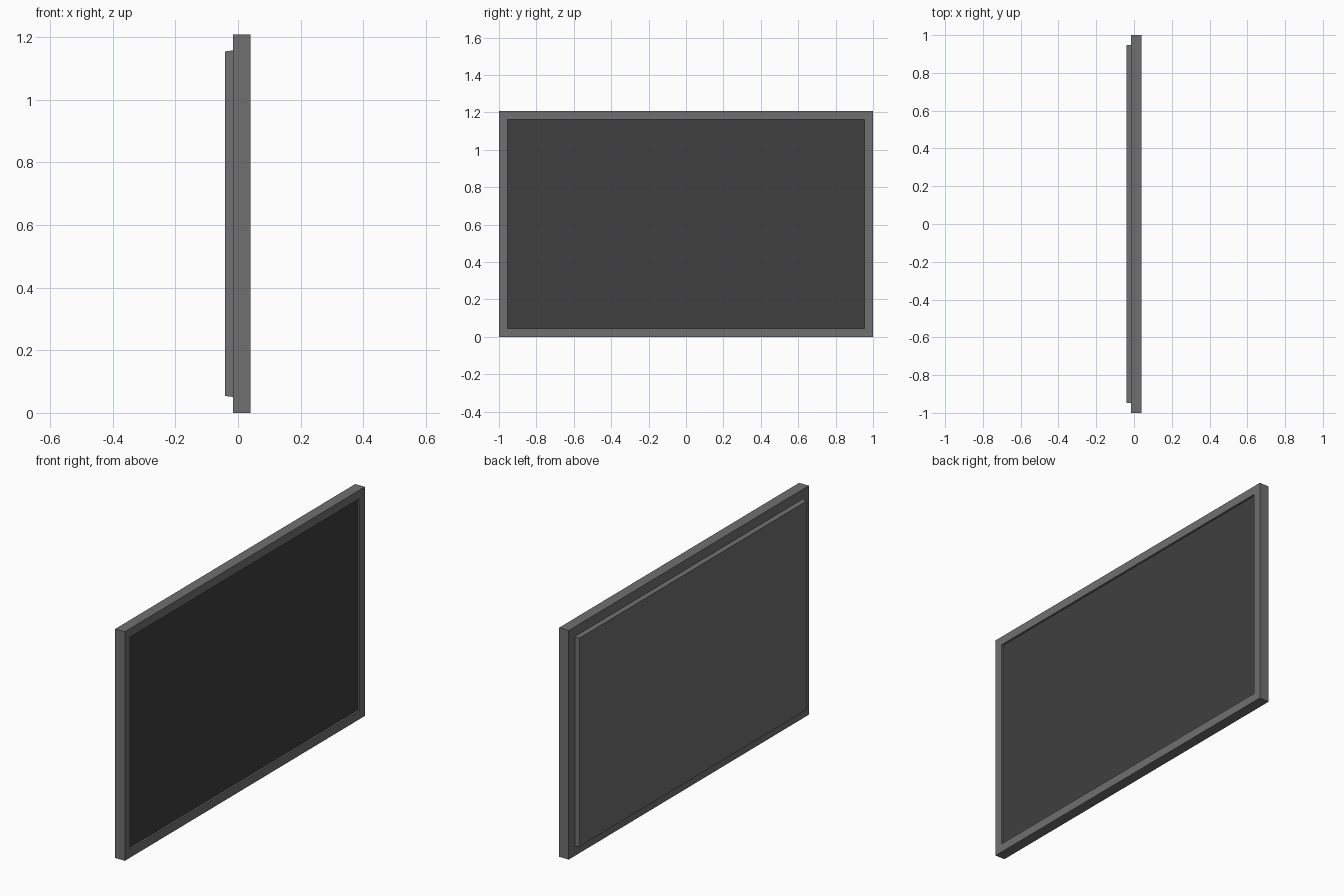
import bpy

if "Cube" in bpy.data.objects:
    bpy.data.objects.remove(bpy.data.objects["Cube"])

HEIGHT = 1.208
X_BACK, X_FRONT = -0.016, 0.04


def material(name, value):
    m = bpy.data.materials.new(name)
    m.diffuse_color = (value, value, value, 1)
    m.use_nodes = True
    m.node_tree.nodes["Principled BSDF"].inputs["Base Color"].default_value = m.diffuse_color
    return m


def loft(name, rings, mat, cap_start=False, cap_end=False):
    """Join rectangular rings (x, inset from outer edge) into a flat-faced shell."""
    verts, faces = [], []
    for x, i in rings:
        verts += [(x, -1 + i, i), (x, 1 - i, i),
                  (x, 1 - i, HEIGHT - i), (x, -1 + i, HEIGHT - i)]
    for r in range(len(rings) - 1):
        for k in range(4):
            a, b = r * 4 + k, r * 4 + (k + 1) % 4
            faces.append((a, b, b + 4, a + 4))
    if cap_start:
        faces.append((3, 2, 1, 0))
    if cap_end:
        n = len(verts)
        faces.append((n - 4, n - 3, n - 2, n - 1))
    me = bpy.data.meshes.new(name)
    me.from_pydata(verts, [], faces)
    me.materials.append(mat)
    ob = bpy.data.objects.new(name, me)
    bpy.context.collection.objects.link(ob)
    return ob


casing = material("dark_grey", 0.16)
glass = material("near_black", 0.05)

# Outer frame with a shallow lip around the screen
loft("frame", [(X_BACK, 0.051), (X_BACK, 0.0), (X_FRONT, 0.0),
               (X_FRONT, 0.045), (X_FRONT - 0.01, 0.045)], casing)

# Recessed display surface
loft("screen", [(X_FRONT - 0.01, 0.045)], glass, cap_end=True)

# Slightly tapered rear housing
loft("back_panel", [(-0.041, 0.054), (X_BACK, 0.051)], casing, cap_start=True)
